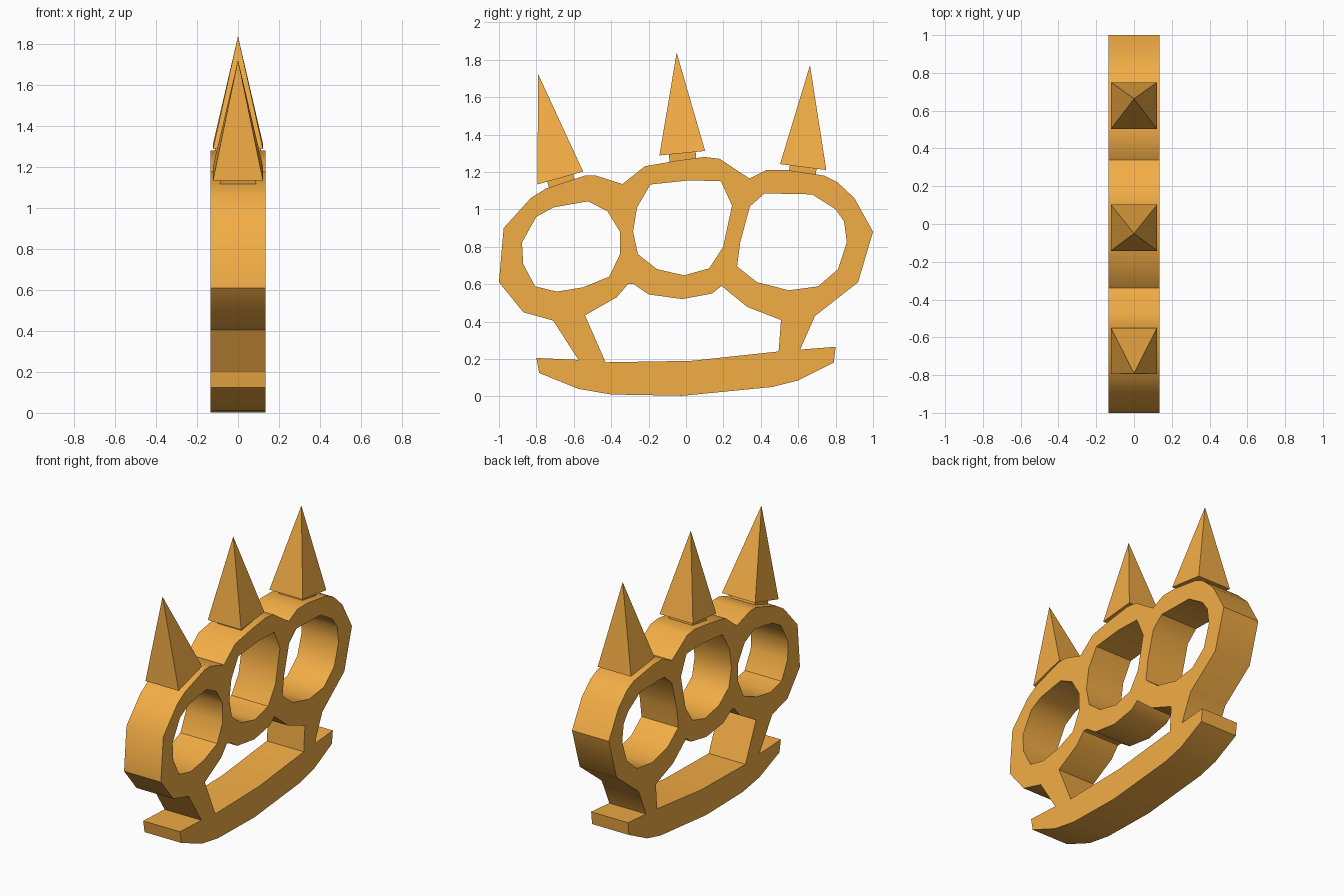
import bpy, bmesh, math
from mathutils import Vector

if "Cube" in bpy.data.objects:
    bpy.data.objects.remove(bpy.data.objects["Cube"])

HALF = 0.135
mat = bpy.data.materials.new("orange")
mat.diffuse_color = (0.9, 0.42, 0.06, 1)
mat.use_nodes = True
mat.node_tree.nodes["Principled BSDF"].inputs["Base Color"].default_value = mat.diffuse_color

# Profiles as (y, z) points
outline = [(-.80, .205), (-.785, .125), (-.575, .04), (-.40, .01), (-.02, .003), (.46, .05),
           (.60, .085), (.79, .18), (.80, .265), (.61, .25), (.69, .43), (.92, .61), (1, .88),
           (.90, 1.06), (.81, 1.145), (.74, 1.18), (.54, 1.21), (.43, 1.21), (.34, 1.165),
           (.30, 1.19), (.18, 1.27), (.10, 1.28), (-.05, 1.26), (-.22, 1.23), (-.34, 1.135),
           (-.48, 1.18), (-.54, 1.18), (-.75, 1.11), (-.83, 1.06), (-.975, .90), (-1, .61),
           (-.87, .45), (-.71, .405), (-.575, .195)]
palm_hole = [(-.43, .182), (.03, .19), (.495, .24), (.508, .408), (.328, .478), (.19, .59),
             (.14, .55), (-.02, .52), (-.20, .545), (-.28, .60), (-.31, .60), (-.37, .53), (-.54, .433)]
left_hole = [(-.877, .823), (-.87, .706), (-.807, .588), (-.69, .56), (-.55, .583), (-.41, .64),
             (-.353, .76), (-.353, .88), (-.42, .99), (-.524, 1.043), (-.71, 1.01), (-.80, .96)]
middle_hole = [(-.283, .88), (-.257, .76), (-.155, .68), (-.01, .647), (.123, .684), (.198, .797),
               (.246, 1.02), (.187, 1.15), (.02, 1.155), (-.19, 1.133), (-.262, 1.01)]
right_hole = [(.273, .695), (.29, .824), (.342, 1.016), (.42, 1.085), (.674, 1.08), (.80, 1.0),
              (.845, .935), (.86, .824), (.813, .68), (.706, .588), (.55, .567), (.38, .61)]


def add_object(name, bm):
    mesh = bpy.data.meshes.new(name)
    bmesh.ops.recalc_face_normals(bm, faces=bm.faces)
    bm.to_mesh(mesh)
    bm.free()
    mesh.materials.append(mat)
    ob = bpy.data.objects.new(name, mesh)
    bpy.context.collection.objects.link(ob)
    return ob


# Flat frame: filled outline with four holes, extruded across x
bm = bmesh.new()
for loop in (outline, palm_hole, left_hole, middle_hole, right_hole):
    vs = [bm.verts.new((-HALF, y, z)) for y, z in loop]
    for a, b in zip(vs, vs[1:] + vs[:1]):
        bm.edges.new((a, b))
bmesh.ops.triangle_fill(bm, use_beauty=True, use_dissolve=False, edges=bm.edges[:])
ext = bmesh.ops.extrude_face_region(bm, geom=bm.faces[:], use_keep_orig=True)
bmesh.ops.translate(bm, vec=(2 * HALF, 0, 0),
                    verts=[g for g in ext["geom"] if isinstance(g, bmesh.types.BMVert)])
bmesh.ops.dissolve_limit(bm, angle_limit=0.01, verts=bm.verts[:], edges=bm.edges[:])
frame = add_object("knuckle_frame", bm)
bpy.context.view_layer.objects.active = frame
frame.select_set(True)
bpy.ops.object.shade_smooth_by_angle(angle=math.radians(40))
frame.select_set(False)


# Spike: four-sided pyramid on a short square stem, tilted along its base line
def spike(name, a, b, tip):
    a, b = Vector((0, *a)), Vector((0, *b))
    mid, along = (a + b) / 2, (b - a).normalized()
    down = Vector((0, along.z, -along.y))
    bm = bmesh.new()

    def ring(centre, half_x, half_y):
        return [bm.verts.new(centre + Vector((sx * half_x, 0, 0)) + along * sy * half_y)
                for sx, sy in ((-1, -1), (1, -1), (1, 1), (-1, 1))]

    base = ring(mid, 0.122, (b - a).length / 2)
    bm.faces.new(base)
    top = bm.verts.new((0, *tip))
    for i in range(4):
        bm.faces.new((base[i], base[(i + 1) % 4], top))
    add_object(name, bm)

    bm = bmesh.new()
    upper = ring(mid + down * -0.005, 0.087, 0.072)
    lower = ring(mid + down * 0.06, 0.087, 0.072)
    bm.faces.new(upper)
    bm.faces.new(lower)
    for i in range(4):
        j = (i + 1) % 4
        bm.faces.new((upper[i], upper[j], lower[j], lower[i]))
    add_object(name + "_stem", bm)


spike("left_spike", (-.795, 1.133), (-.55, 1.202), (-.79, 1.722))
spike("middle_spike", (-.142, 1.288), (.102, 1.312), (-.05, 1.838))
spike("right_spike", (.503, 1.242), (.75, 1.21), (.663, 1.77))
